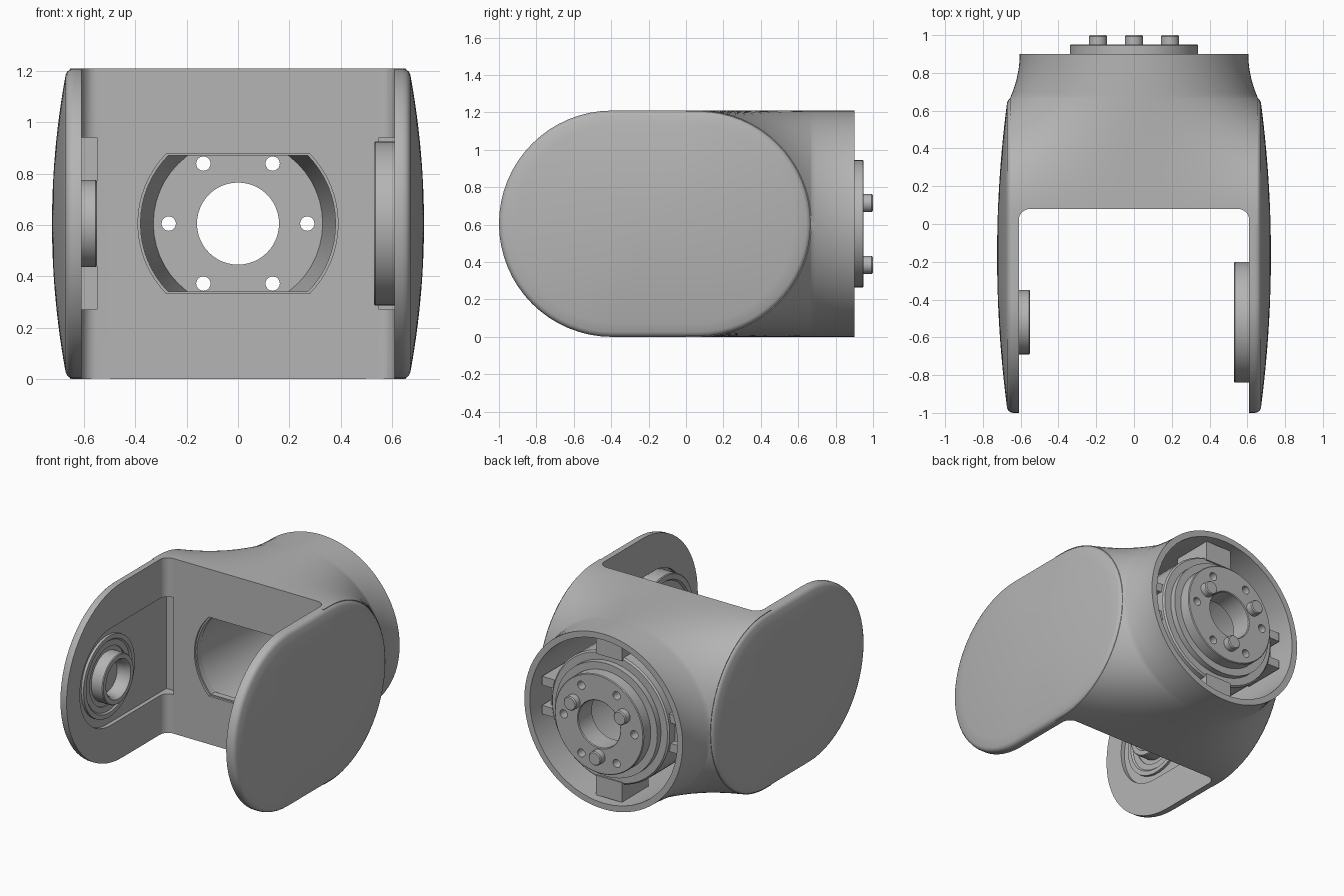
import bpy, bmesh
from math import sin, cos, pi, sqrt, radians

if "Cube" in bpy.data.objects:
    bpy.data.objects.remove(bpy.data.objects["Cube"])

ZC = 0.605      # height of the main axes
R = 0.605       # radius of the tube and of the arm ends
PIVOT = -0.52   # y of the arm pivots

gray = bpy.data.materials.new("plain gray")
gray.use_nodes = True
gray.diffuse_color = (0.46, 0.46, 0.46, 1)
gray.node_tree.nodes["Principled BSDF"].inputs["Base Color"].default_value = gray.diffuse_color


def loft(name, rings, wrap=False):
    """Skin equal rings; cap the ends, or join last to first when wrap is set."""
    bm = bmesh.new()
    loops = [[bm.verts.new(p) for p in ring] for ring in rings]
    n = len(loops[0])
    pairs = list(zip(loops, loops[1:]))
    if wrap:
        pairs.append((loops[-1], loops[0]))
    else:
        bm.faces.new(loops[0])
        bm.faces.new(loops[-1])
    for a, b in pairs:
        for i in range(n):
            j = (i + 1) % n
            bm.faces.new((a[i], a[j], b[j], b[i]))
    bmesh.ops.remove_doubles(bm, verts=bm.verts, dist=1e-5)
    bmesh.ops.recalc_face_normals(bm, faces=bm.faces)
    me = bpy.data.meshes.new(name)
    bm.to_mesh(me)
    bm.free()
    me.materials.append(gray)
    ob = bpy.data.objects.new(name, me)
    bpy.context.collection.objects.link(ob)
    return ob


def place(axis, u, v, h):
    return (h, u, v) if axis == "x" else (u, h, v)


def prism(name, axis, outline, a, b):
    return loft(name, [[place(axis, u, v, h) for u, v in outline] for h in (a, b)])


def circle(u, v, r, n=48):
    return [(u + r * cos(2 * pi * i / n), v + r * sin(2 * pi * i / n)) for i in range(n)]


def lathe(name, axis, centre, profile, wrap=True):
    """Turn (radius, position) points about an axis at height ZC."""
    rings = [[place(axis, u, v, h) for u, v in circle(centre, ZC, r)] for r, h in profile]
    return loft(name, rings, wrap)


def box(name, x, y, z):
    return prism(name, "x", [(y[0], z[0]), (y[1], z[0]), (y[1], z[1]), (y[0], z[1])], *x)


def stadium(y0, y1, r, n=32):
    back = [(y1 + r * cos(t), ZC + r * sin(t)) for t in (-pi / 2 + pi * i / n for i in range(n + 1))]
    front = [(y0 - r * cos(t), ZC - r * sin(t)) for t in (-pi / 2 + pi * i / n for i in range(n + 1))]
    return back + front


def cut(ob, cutters):
    for c in cutters:
        m = ob.modifiers.new("cut", "BOOLEAN")
        m.operation, m.solver, m.object = "DIFFERENCE", "EXACT", c
    bpy.context.view_layer.update()
    me = bpy.data.meshes.new_from_object(ob.evaluated_get(bpy.context.evaluated_depsgraph_get()))
    ob.modifiers.clear()
    ob.data = me


# Central body: a square block at the front that blends into a round tube
def section(y, k, w, m=40):
    t = [-pi / 2 + pi * i / m for i in range(m + 1)]
    top = [(w * sin(a), y, ZC + R * sqrt(max(0, 1 - (k * sin(a)) ** 2))) for a in t]
    return top + [(x, y, 2 * ZC - z) for x, y, z in reversed(top)]


rings = [section(0, 0, 0.655)]
for i in range(21):
    k = sin(pi / 2 * i / 20)
    rings.append(section(0.065 + R * k, k, 0.655))
for i in range(1, 11):
    t = i / 10
    rings.append(section(0.67 + 0.23 * t, 1, 0.605 + 0.05 * (1 - t) ** 2))
body = loft("body", rings)

# Cutters: rounded channel between the arms, tube cavity, front opening, pockets
channel = [(-0.61, -2), (0.61, -2)]
arc = [pi / 2 * i / 8 for i in range(9)]
channel += [(0.55 + 0.06 * cos(t), 0.02 + 0.06 * sin(t)) for t in arc]
channel += [(-0.55 - 0.06 * sin(t), 0.02 + 0.06 * cos(t)) for t in arc]
channel_cut = loft("channel_cutter", [[(x, y, z) for x, y in channel] for z in (-0.5, 2)])
cavity_cut = lathe("cavity_cutter", "y", 0, [(0.56, 0.14), (0.565, 1.1)], False)


def opening(name, r, h, a, b):
    pts = [(u, min(max(v, ZC - h), ZC + h)) for u, v in circle(0, ZC, r, 64)]
    keep = [p for p in pts if abs(p[1] - ZC) < h - 1e-6]
    ex = sqrt(r * r - h * h)
    right = sorted([p for p in keep if p[0] > 0], key=lambda p: p[1])
    left = sorted([p for p in keep if p[0] < 0], key=lambda p: -p[1])
    outline = [(ex, ZC - h)] + right + [(ex, ZC + h), (-ex, ZC + h)] + left + [(-ex, ZC - h)]
    return prism(name, "y", outline, a, b)


opening_cut = opening("opening_cutter", 0.38, 0.265, -0.1, 0.3)
rim_cut = opening("opening_rim_cutter", 0.39, 0.273, -0.1, 0.095)

pocket = [(0.13, ZC - 0.335), (0.13, ZC + 0.335)]
pocket += [(PIVOT - 0.335 * sin(t), ZC + 0.335 * cos(t)) for t in (pi * i / 32 for i in range(33))]
pocket_cuts = [prism("pocket_cutter", "x", pocket, s * 0.55, s * 0.638) for s in (-1, 1)]
cut(body, [channel_cut, cavity_cut, opening_cut, rim_cut] + pocket_cuts)

# Arms: domed plates with rounded rims
for side, s, pocket_cut in (("right", -1, pocket_cuts[0]), ("left", 1, pocket_cuts[1])):
    rings = []
    for x, inset in ((0.61, 0), (0.64, 0), (0.655, 0.004), (0.665, 0.012), (0.672, 0.026)):
        rings.append([(s * x, y, z) for y, z in stadium(-0.395, 0.065, R - inset)])
    edge, mid = rings[-1], -0.165
    for i in range(1, 12):
        f = 1 - i / 12
        x = 0.672 + 0.053 * (1 - f * f)
        rings.append([(s * x, mid + (y - mid) * f, ZC + (z - ZC) * f) for _, y, z in edge])
    arm = loft(side + "_arm", rings)
    cut(arm, [pocket_cut])

# Pivot fittings inside the arms
lathe("right_bearing_boss", "x", PIVOT,
      [(0.17, -0.65), (0.17, -0.555), (0.165, -0.55), (0.135, -0.55), (0.12, -0.57), (0.11, -0.65)])
lathe("right_bearing_seat", "x", PIVOT,
      [(0.28, -0.65), (0.28, -0.62), (0.25, -0.62), (0.24, -0.63), (0.2, -0.63), (0.2, -0.65)])
lathe("left_pivot_disc", "x", PIVOT,
      [(0.32, 0.65), (0.32, 0.535), (0.315, 0.53), (0.28, 0.53), (0.27, 0.545),
       (0.16, 0.545), (0.16, 0.535), (0.1, 0.535), (0.1, 0.6)], False)

# Rear drive unit with a tapered throat, flange and bolt holes
drive = lathe("drive_unit", "y", 0,
              [(0.16, 0.8), (0.33, 0.8), (0.385, 0.135), (0.45, 0.135), (0.45, 0.82), (0.44, 0.83),
               (0.39, 0.83), (0.39, 0.87), (0.34, 0.87), (0.34, 0.945), (0.335, 0.95), (0.165, 0.95),
               (0.16, 0.945)])
holes = []
for i in range(6):
    a = pi / 3 * i
    holes.append(prism("bolt_hole_cutter", "y",
                       circle(0.27 * cos(a), ZC + 0.27 * sin(a), 0.028, 20), 0.7, 1.1))
cut(drive, holes)

for i in range(3):
    a = pi / 6 + 2 * pi / 3 * i
    u, v = 0.22 * cos(a), ZC + 0.22 * sin(a)
    loft("flange_pin", [[(x, y, z) for x, z in circle(u, v, r, 24)]
                        for r, y in ((0.048, 0.9), (0.048, 0.993), (0.042, 1.0))])

# Mounting tabs between the drive unit and the tube
for s in (-1, 1):
    box("mount_tab", (-0.1, 0.1), (0.55, 0.84), sorted((ZC + s * 0.42, ZC + s * 0.555)))
    for t in (-1, 1):
        box("side_bracket", sorted((s * 0.42, s * 0.54)), (0.5, 0.8),
            sorted((ZC + t * 0.07, ZC + t * 0.13)))
    box("side_rib", sorted((s * 0.43, s * 0.5)), (0.5, 0.76), (ZC - 0.1, ZC + 0.1))

# Remove the cutters and shade the parts
for ob in list(bpy.context.collection.objects):
    if ob.name.split(".")[0].endswith("_cutter"):
        bpy.data.objects.remove(ob)
bpy.ops.object.select_all(action="DESELECT")
for ob in bpy.context.collection.objects:
    if ob.type == "MESH":
        ob.select_set(True)
        bpy.context.view_layer.objects.active = ob
bpy.ops.object.shade_smooth_by_angle(angle=radians(30))
